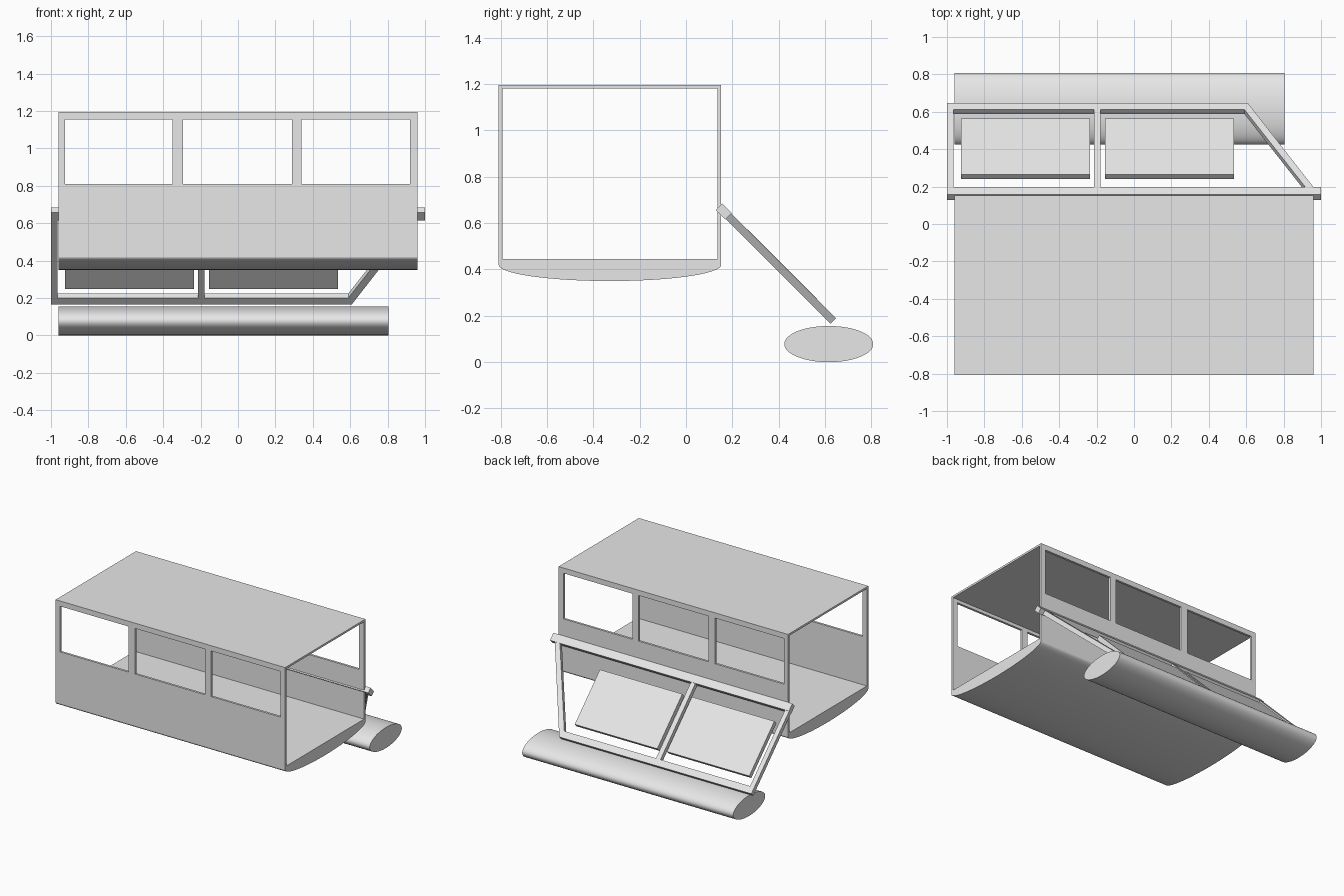
import bpy
import bmesh
from math import sin, cos, pi, radians
from mathutils import Matrix, Vector

if "Cube" in bpy.data.objects:
    bpy.data.objects.remove(bpy.data.objects["Cube"])

grey = bpy.data.materials.new("plain_grey")
grey.use_nodes = True
grey.diffuse_color = (0.8, 0.8, 0.8, 1)
grey.node_tree.nodes["Principled BSDF"].inputs["Base Color"].default_value = (0.8, 0.8, 0.8, 1)


def finish(name, bm, smooth=False):
    bmesh.ops.recalc_face_normals(bm, faces=bm.faces)
    mesh = bpy.data.meshes.new(name)
    bm.to_mesh(mesh)
    bm.free()
    mesh.materials.append(grey)
    obj = bpy.data.objects.new(name, mesh)
    bpy.context.collection.objects.link(obj)
    if smooth:
        bpy.ops.object.select_all(action="DESELECT")
        obj.select_set(True)
        bpy.context.view_layer.objects.active = obj
        bpy.ops.object.shade_smooth_by_angle(angle=radians(30))
    return obj


def prism(name, points, direction, matrix=None, smooth=False):
    """Extrude a closed outline of 3D points along a direction."""
    bm = bmesh.new()
    face = bm.faces.new([bm.verts.new(p) for p in points])
    new = bmesh.ops.extrude_face_region(bm, geom=[face])["geom"]
    moved = [v for v in new if isinstance(v, bmesh.types.BMVert)]
    bmesh.ops.translate(bm, verts=moved, vec=Vector(direction))
    if matrix:
        bmesh.ops.transform(bm, matrix=matrix, verts=bm.verts)
    return finish(name, bm, smooth)


# Cabin dimensions
HALF_X, MID_Y, HALF_Y = 0.96, -0.328, 0.48
WALL, EAVE, FLOOR, TOP = 0.017, 0.42, 0.445, 1.195


def window_wall(name, y, inward):
    """Thin wall built on a grid, leaving three window cells open."""
    xs = [-HALF_X, -0.925, -0.35, -0.295, 0.29, 0.34, 0.92, HALF_X]
    zs = [EAVE, 0.81, 1.155, TOP - 0.008]
    bm = bmesh.new()
    grid = [[bm.verts.new((x, y, z)) for z in zs] for x in xs]
    for i in range(len(xs) - 1):
        for j in range(len(zs) - 1):
            if j == 1 and i % 2 == 1:
                continue
            bm.faces.new((grid[i][j], grid[i + 1][j], grid[i + 1][j + 1], grid[i][j + 1]))
    new = bmesh.ops.extrude_face_region(bm, geom=bm.faces[:])["geom"]
    moved = [v for v in new if isinstance(v, bmesh.types.BMVert)]
    bmesh.ops.translate(bm, verts=moved, vec=(0, inward * WALL, 0))
    return finish(name, bm)


window_wall("front_wall", MID_Y - HALF_Y, 1)
window_wall("back_wall", MID_Y + HALF_Y, -1)

# Roof sheet
y0, y1 = MID_Y - HALF_Y, MID_Y + HALF_Y
prism("roof", [(-HALF_X, y0, TOP - 0.015), (-HALF_X, y1, TOP - 0.015),
               (-HALF_X, y1, TOP), (-HALF_X, y0, TOP)], (2 * HALF_X, 0, 0))

# Rounded hull with a flat floor between the walls
steps = 48
hull = [(-HALF_X, MID_Y - HALF_Y * cos(pi * i / steps), EAVE - 0.07 * sin(pi * i / steps))
        for i in range(steps + 1)]
inner = HALF_Y - WALL
hull += [(-HALF_X, MID_Y + s * inner, z) for s, z in
         ((1, EAVE), (1, FLOOR), (-1, FLOOR), (-1, EAVE))]
prism("hull", hull, (2 * HALF_X, 0, 0), smooth=True)

# Outrigger float
steps = 64
ring = [(-0.96, 0.616 + 0.192 * cos(2 * pi * i / steps), 0.078 + 0.078 * sin(2 * pi * i / steps))
        for i in range(steps)]
prism("outrigger_float", ring, (1.765, 0, 0), smooth=True)

# Sloping outrigger frame, drawn flat and then tilted down to the float
tilt = Matrix.Translation((0, 0.163, 0.65)) @ Matrix.Rotation(radians(-45), 4, "X")


def slab(name, outline, thickness):
    prism(name, [(x, u, -thickness / 2) for x, u in outline], (0, 0, thickness), tilt)


def bar(name, x0, x1, u0, u1, thickness):
    slab(name, [(x0, u0), (x1, u0), (x1, u1), (x0, u1)], thickness)


LOW = 0.643
bar("top_rail", -1, 1, -0.029, 0.029, 0.04)
bar("bottom_rail", -1, 0.608, LOW - 0.025, LOW + 0.025, 0.034)
bar("right_arm", -1, -0.965, 0, LOW, 0.034)
bar("middle_arm", -0.215, -0.178, 0, LOW, 0.034)
slab("left_diagonal_arm", [(0.923, 0.02), (0.966, 0.02), (0.608, LOW + 0.025),
                           (0.59, LOW + 0.01), (0.59, LOW - 0.025)], 0.034)

# Deck panels set in the frame
for name, x in (("right_deck_panel", -0.925), ("left_deck_panel", -0.155)):
    bar(name, x, x + 0.69, 0.127, 0.551, 0.035)
